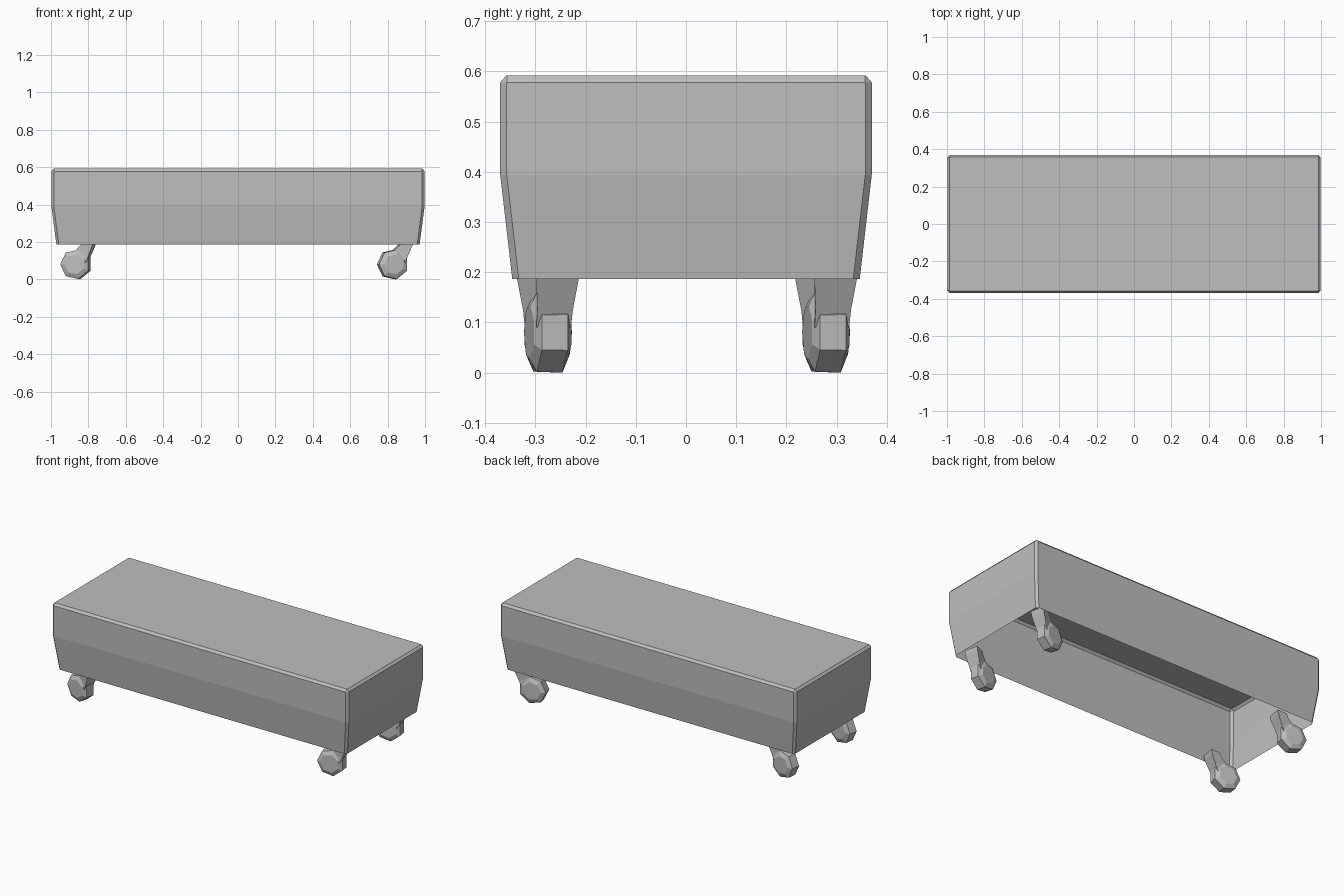
import bpy, bmesh, math
from mathutils import Matrix, Vector

if "Cube" in bpy.data.objects:
    bpy.data.objects.remove(bpy.data.objects["Cube"])

grey = bpy.data.materials.new("plain grey")
grey.diffuse_color = (0.52, 0.52, 0.52, 1)
grey.use_nodes = True
grey.node_tree.nodes["Principled BSDF"].inputs["Base Color"].default_value = grey.diffuse_color


def make_object(name, bm):
    bmesh.ops.recalc_face_normals(bm, faces=bm.faces)
    mesh = bpy.data.meshes.new(name)
    bm.to_mesh(mesh)
    bm.free()
    mesh.materials.append(grey)
    obj = bpy.data.objects.new(name, mesh)
    bpy.context.collection.objects.link(obj)
    return obj


def loft(bm, rings, cap_start=True, cap_end=True):
    loops = [[bm.verts.new(p) for p in ring] for ring in rings]
    for a, b in zip(loops, loops[1:]):
        for i in range(len(a)):
            j = (i + 1) % len(a)
            bm.faces.new((a[i], a[j], b[j], b[i]))
    if cap_start:
        bm.faces.new(loops[0][::-1])
    if cap_end:
        bm.faces.new(loops[-1])


def clipped_rect(hx, hy, z, c=0.013):
    # rectangle with chamfered corners
    return [(hx, -hy + c, z), (hx, hy - c, z), (hx - c, hy, z), (-hx + c, hy, z),
            (-hx, hy - c, z), (-hx, -hy + c, z), (-hx + c, -hy, z), (hx - c, -hy, z)]


# Body: hollow shell, open underneath, tapering in below the middle
bm = bmesh.new()
loft(bm, [clipped_rect(0.971, 0.346, 0.186),
          clipped_rect(0.998, 0.37, 0.394),
          clipped_rect(0.998, 0.37, 0.578),
          clipped_rect(0.986, 0.358, 0.592, 0.002)], cap_start=False)
make_object("body", bm)


def heptagon(radius, y):
    # flat side faces +x
    return [(radius * math.cos((k + 0.5) * math.tau / 7), y,
             radius * math.sin((k + 0.5) * math.tau / 7)) for k in range(7)]


def caster(name, x, y, yaw):
    place = Matrix.Translation((x, y, 0.08)) @ Matrix.Rotation(math.radians(yaw), 4, 'Z')
    # Wheel: seven-sided with a narrowed rim
    bm = bmesh.new()
    loft(bm, [heptagon(0.055, -0.038), heptagon(0.08, -0.026),
              heptagon(0.082, 0.026), heptagon(0.055, 0.038)])
    make_object(name + "_wheel", bm).matrix_world = place
    # Stem: leaning arm from the wheel up into the body
    bm = bmesh.new()
    rings = []
    for x0, z0, x1, z1, hy in ((-0.01, 0.05, 0.06, 0.01, 0.035),
                               (0.01, 0.082, 0.075, 0.045, 0.036),
                               (0.035, 0.106, 0.1, 0.106, 0.043),
                               (0.042, 0.13, 0.105, 0.13, 0.043)):
        rings.append([(x0, -hy * 0.7, z0), (x1, -hy, z1), (x1, hy, z1), (x0, hy * 0.7, z0)])
    loft(bm, rings)
    make_object(name + "_stem", bm).matrix_world = place


# Four casters, left and right pairs turned opposite ways
for side, x, yaw in (("left", -0.867, -11), ("right", 0.828, 11)):
    for end, y in (("front", -0.275), ("back", 0.279)):
        caster(f"{end}_{side}_caster", x, y, yaw)
